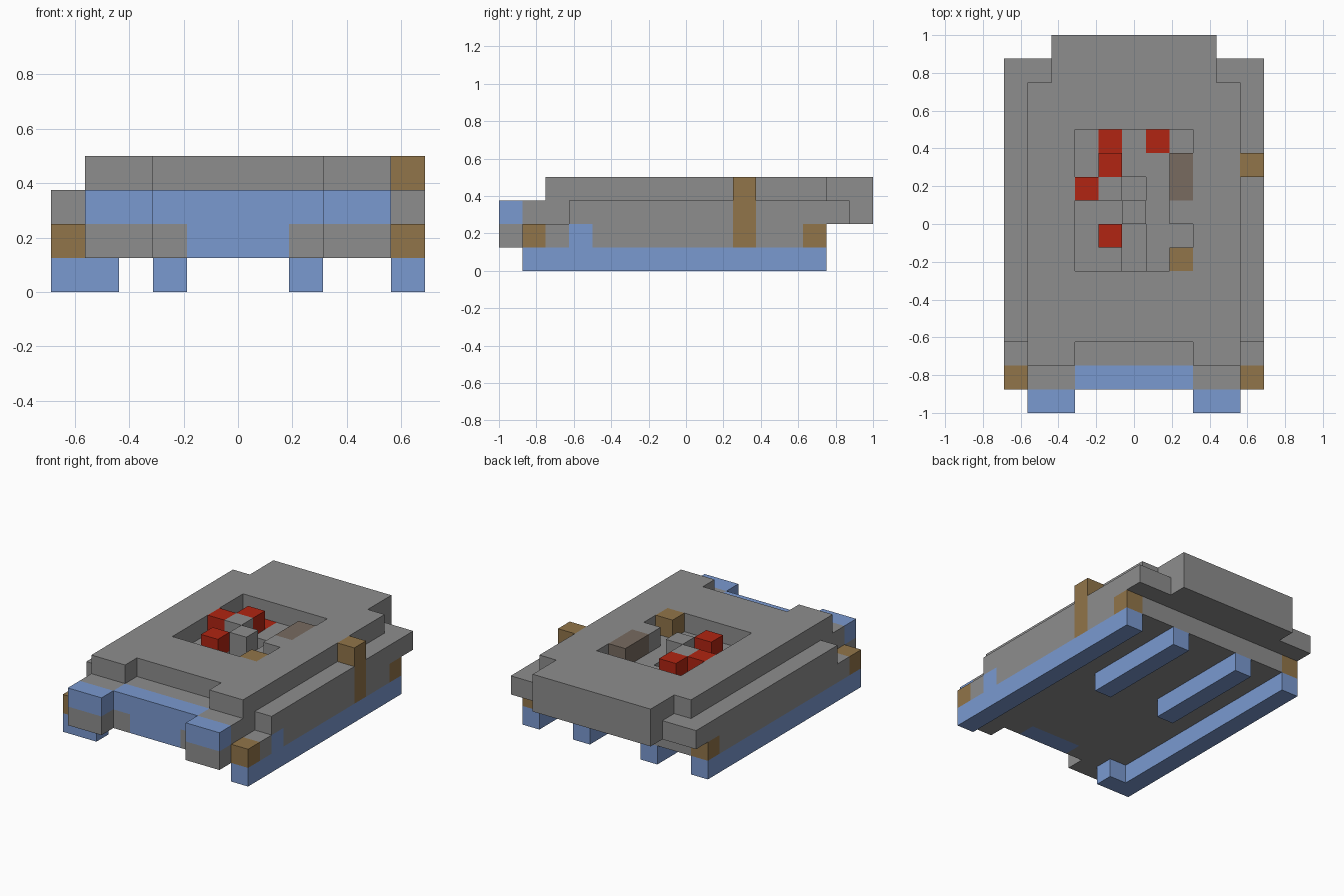
import bpy
import bmesh
from mathutils import Vector

cube = bpy.data.objects.get("Cube")
if cube:
    bpy.data.objects.remove(cube, do_unlink=True)

UNIT = 0.125
ORIGIN = Vector((-5.5, -8, 0))  # grid of 11 x 16 x 4 blocks

COLOURS = {
    "grey": (0.27, 0.27, 0.27),
    "blue": (0.195, 0.32, 0.63),
    "brown": (0.285, 0.178, 0.067),
    "red": (0.44, 0.018, 0.006),
    "taupe": (0.188, 0.147, 0.117),
}


def make_material(name, rgb):
    mat = bpy.data.materials.new(name)
    mat.use_nodes = True
    mat.diffuse_color = (*rgb, 1)
    mat.node_tree.nodes["Principled BSDF"].inputs["Base Color"].default_value = (*rgb, 1)
    return mat


MATERIALS = {name: make_material(name, rgb) for name, rgb in COLOURS.items()}
cells = {}


def fill(part, colour, xs, ys, zs):
    """Paint an inclusive range of blocks; later paint replaces earlier."""
    for x in range(xs[0], xs[1] + 1):
        for y in range(ys[0], ys[1] + 1):
            for z in range(zs[0], zs[1] + 1):
                cells[x, y, z] = (part, colour)


def fill_pair(part, colour, xs, ys, zs):
    """Paint a range and its left-right mirror."""
    fill(part, colour, xs, ys, zs)
    fill(part, colour, (10 - xs[1], 10 - xs[0]), ys, zs)


def carve(x, y, z):
    cells.pop((x, y, z), None)


# Runners underneath
fill_pair("outer_runners", "blue", (0, 0), (1, 13), (0, 0))
fill_pair("inner_runners", "blue", (3, 3), (8, 13), (0, 0))
fill("runner_stub", "blue", (1, 1), (1, 1), (0, 0))

# Main body with side ledges
fill("body", "grey", (1, 9), (1, 13), (1, 2))
fill_pair("side_walls", "grey", (0, 0), (2, 13), (1, 1))
fill_pair("side_ledges", "grey", (0, 0), (3, 14), (2, 2))
fill("rear_ledge", "grey", (1, 9), (14, 14), (2, 2))

# Top deck, with its front notch and rear overhang
fill("deck", "grey", (1, 9), (2, 13), (3, 3))
fill("rear_overhang", "grey", (2, 8), (14, 15), (2, 3))
for x in range(3, 8):
    carve(x, 2, 3)
    for y in range(6, 12):
        carve(x, y, 3)

# Front panel and bumpers
fill("front_panel", "blue", (3, 7), (1, 1), (2, 2))
fill("front_panel", "blue", (4, 6), (1, 1), (1, 1))
fill_pair("front_bumpers", "grey", (1, 2), (0, 0), (1, 1))
fill_pair("bumper_caps", "blue", (1, 2), (0, 0), (2, 2))

# Brown corner blocks, side post and blue side mark
for y in (1, 13):
    fill_pair("corner_blocks", "brown", (0, 0), (y, y), (1, 1))
fill("side_post", "brown", (10, 10), (10, 10), (1, 3))
fill("side_mark", "blue", (10, 10), (3, 3), (1, 1))

# Recess contents
for x, y in ((5, 6), (5, 7), (5, 9)):
    carve(x, y, 2)
for x, y, z in ((4, 11, 2), (6, 11, 2), (4, 10, 3), (3, 9, 3), (4, 7, 3)):
    fill("red_blocks", "red", (x, x), (y, y), (z, z))
for x, y in ((4, 9), (5, 8), (7, 8)):
    fill("recess_blocks", "grey", (x, x), (y, y), (3, 3))
fill("recess_post", "brown", (7, 7), (6, 6), (3, 3))
fill("recess_plate", "taupe", (7, 7), (9, 10), (3, 3))


def exposed_quads(cell):
    """Corners of the block's faces that have no neighbour."""
    for axis in range(3):
        for side in (0, 1):
            near = list(cell)
            near[axis] += 2 * side - 1
            if tuple(near) in cells:
                continue
            quad = []
            for a, b in ((0, 0), (1, 0), (1, 1), (0, 1)):
                corner = list(cell)
                corner[axis] += side
                corner[(axis + 1) % 3] += a
                corner[(axis + 2) % 3] += b
                quad.append(tuple(corner))
            yield quad if side else quad[::-1]


# One flat-shaded object for each part
for part in dict.fromkeys(p for p, c in cells.values()):
    bm = bmesh.new()
    verts = {}
    colour = None
    for cell, (owner, tint) in cells.items():
        if owner != part:
            continue
        colour = tint
        for quad in exposed_quads(cell):
            for corner in quad:
                if corner not in verts:
                    verts[corner] = bm.verts.new((Vector(corner) + ORIGIN) * UNIT)
            bm.faces.new([verts[corner] for corner in quad])
    mesh = bpy.data.meshes.new(part)
    bm.to_mesh(mesh)
    bm.free()
    mesh.materials.append(MATERIALS[colour])
    bpy.context.collection.objects.link(bpy.data.objects.new(part, mesh))
